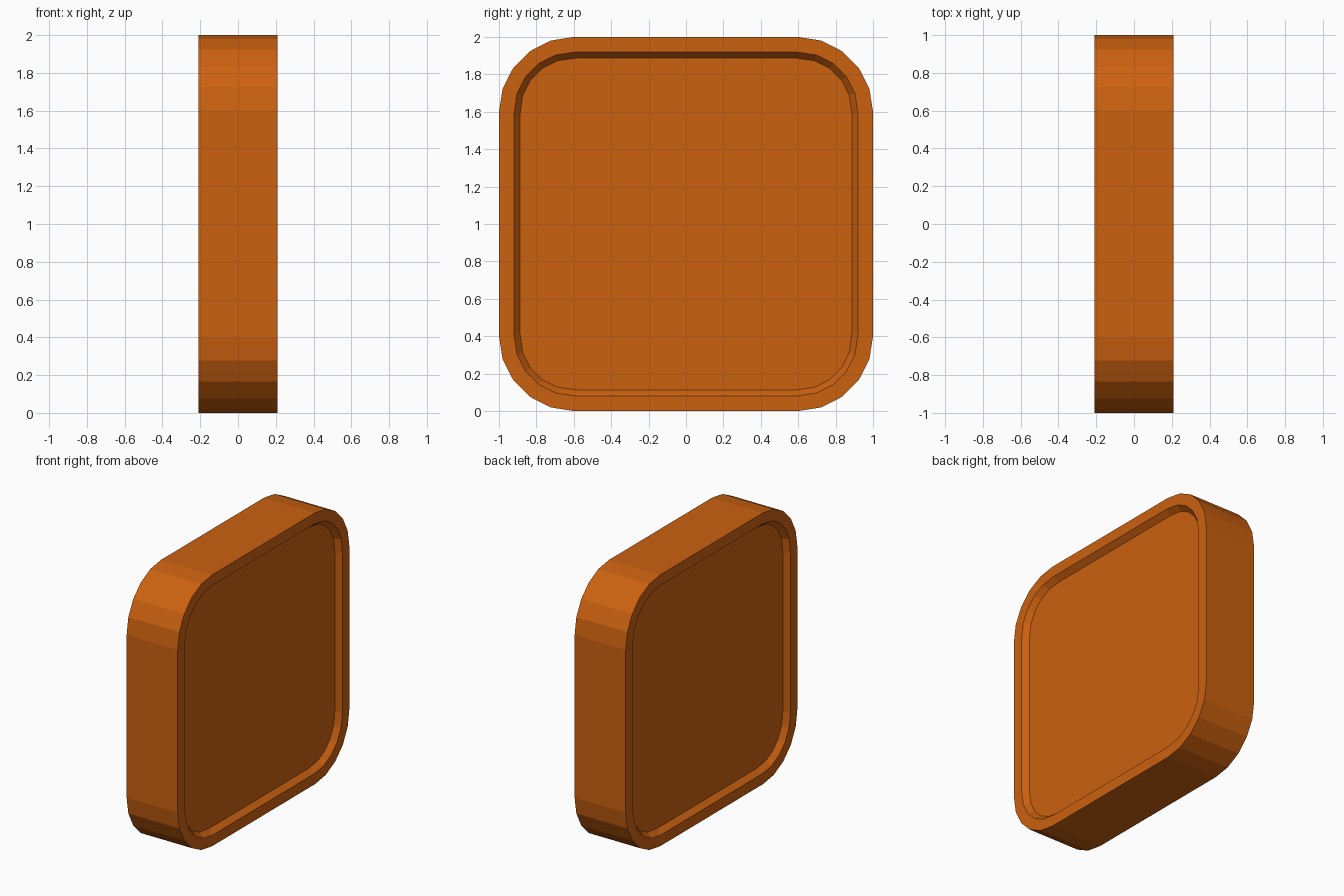
import bpy, bmesh, math

if "Cube" in bpy.data.objects:
    bpy.data.objects.remove(bpy.data.objects["Cube"])

HALF_X = 0.208   # half thickness
RADIUS = 0.4     # outer corner radius
SEGS = 5         # flat facets per corner
RECESS = 0.04    # depth of the panel on each face


def ring(bm, x, inset):
    """Rounded-square loop at x, inset evenly from the 2 x 2 outline."""
    # offset facets parallel to the outline
    r = RADIUS - inset / math.cos(math.pi / (4 * SEGS))
    flat = 1 - inset
    verts = []
    for q, (sy, sz) in enumerate([(1, 1), (-1, 1), (-1, -1), (1, -1)]):
        for i in range(SEGS + 1):
            a = math.pi / 2 * (q + i / SEGS)
            y = sy * 0.6 + r * math.cos(a)
            z = sz * 0.6 + r * math.sin(a)
            y = max(-flat, min(flat, y))
            z = max(-flat, min(flat, z))
            # keep the ends of the straight sides exactly on the inset line
            if i in (0, SEGS):
                slide = 0.6 - inset * math.tan(math.pi / (4 * SEGS))
                along_y = (q + (i == SEGS)) % 2 == 0
                y, z = (sy * flat, sz * slide) if along_y else (sy * slide, sz * flat)
            verts.append(bm.verts.new((x, y, z + 1)))
    return verts


bm = bmesh.new()
# Recessed panel, sloped lip, rim, outer band, then the same on the other face
loops = [ring(bm, x, inset) for x, inset in [
    (-HALF_X + RECESS, 0.112), (-HALF_X, 0.08), (-HALF_X, 0),
    (HALF_X, 0), (HALF_X, 0.08), (HALF_X - RECESS, 0.112)]]
for a, b in zip(loops, loops[1:]):
    n = len(a)
    for i in range(n):
        j = (i + 1) % n
        bm.faces.new((a[i], a[j], b[j], b[i]))
bm.faces.new(loops[0])
bm.faces.new(loops[-1])
bmesh.ops.recalc_face_normals(bm, faces=bm.faces)

mesh = bpy.data.meshes.new("rounded_tile")
bm.to_mesh(mesh)
bm.free()
tile = bpy.data.objects.new("rounded_tile", mesh)
bpy.context.collection.objects.link(tile)

orange = bpy.data.materials.new("orange")
orange.diffuse_color = (0.6, 0.12, 0.005, 1)
orange.use_nodes = True
orange.node_tree.nodes["Principled BSDF"].inputs["Base Color"].default_value = orange.diffuse_color
mesh.materials.append(orange)
